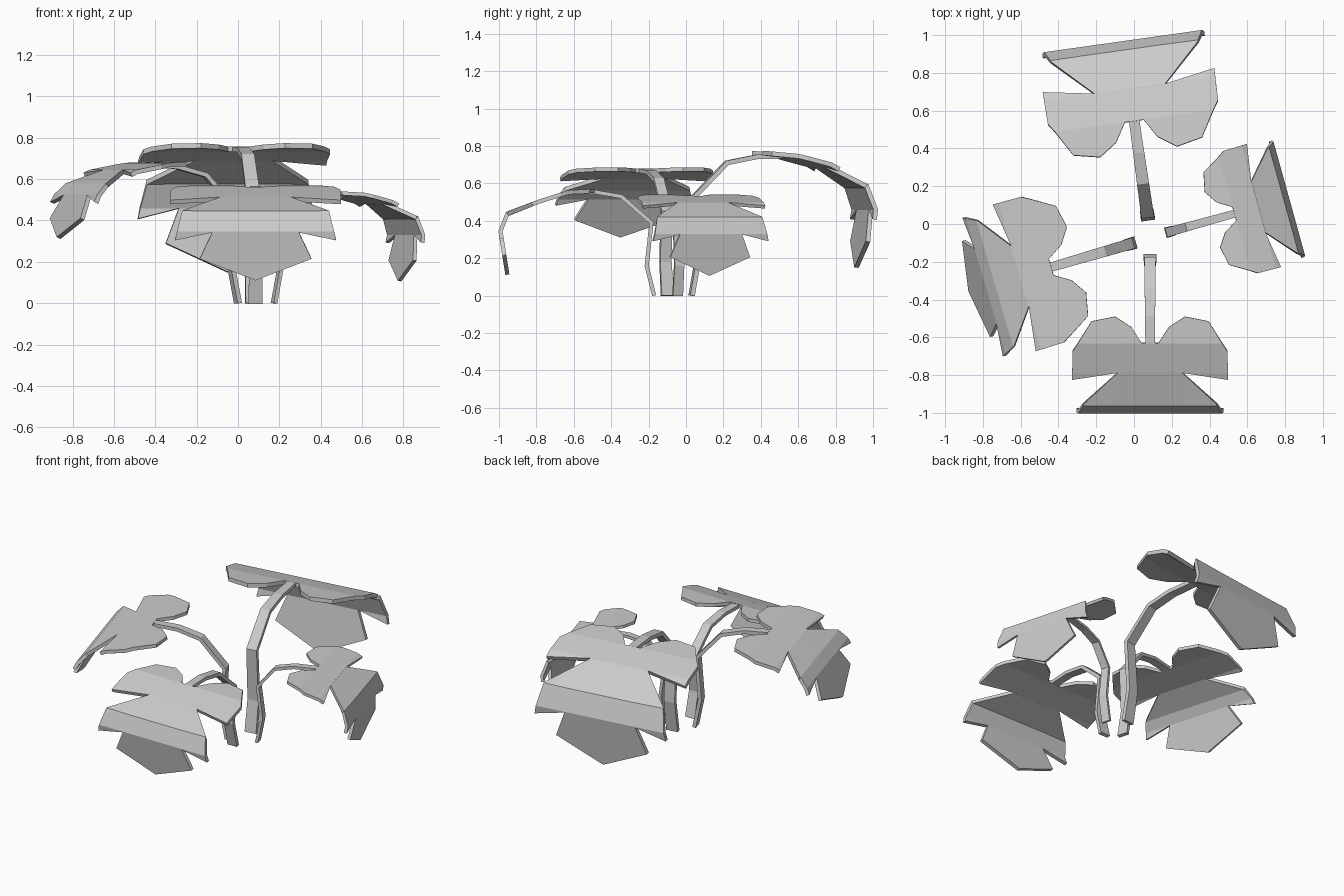
import bpy, bmesh
from math import radians, cos, sin
from mathutils import Vector

if "Cube" in bpy.data.objects:
    bpy.data.objects.remove(bpy.data.objects["Cube"])

# Flat half outline of a split leaf: (distance along midrib, half width)
HALF = [(0, .045), (-.085, .10), (-.14, .185), (-.115, .31), (.045, .41), (.205, .413),
        (.165, .17), (.35, .355), (.49, .39), (.452, .21), (.58, .27), (.685, 0)]
# Midrib stations where the leaf creases
STATIONS = [-.14, 0, .165, .35, .45, .685]


def finish(name, bm, thickness):
    """Turn a sheet into a solid flat-shaded object."""
    bmesh.ops.recalc_face_normals(bm, faces=bm.faces[:])
    me = bpy.data.meshes.new(name)
    bm.to_mesh(me)
    bm.free()
    ob = bpy.data.objects.new(name, me)
    bpy.context.collection.objects.link(ob)
    mod = ob.modifiers.new("thickness", 'SOLIDIFY')
    mod.thickness = thickness
    mod.offset = 0
    mod.use_even_offset = True


def bend(t, profile):
    """Map a midrib distance to (radius, height) on the creased profile."""
    i = 0
    while i < len(STATIONS) - 2 and t > STATIONS[i + 1]:
        i += 1
    f = (t - STATIONS[i]) / (STATIONS[i + 1] - STATIONS[i])
    (r0, z0), (r1, z1) = profile[i], profile[i + 1]
    return r0 + (r1 - r0) * f, z0 + (z1 - z0) * f


def plant_part(name, base, angle, scale, stem, leaf):
    a = radians(angle)
    out = Vector((cos(a), sin(a), 0))
    side = Vector((-sin(a), cos(a), 0))
    origin = Vector((base[0], base[1], 0))

    def place(r, v, z):
        return origin + out * r + side * v + Vector((0, 0, z))

    # Stem: bent tapering strip
    bm = bmesh.new()
    prev = None
    for i, (r, z) in enumerate(stem):
        w = (.034 - .0018 * i) * scale
        row = [bm.verts.new(place(r, v, z)) for v in (-w, w)]
        if prev:
            bm.faces.new((prev[0], prev[1], row[1], row[0]))
        prev = row
    finish(name + "_stem", bm, .022 * scale)

    # Leaf: flat outline, cut at the creases, then bent
    bm = bmesh.new()
    outline = HALF + [(t, -v) for t, v in reversed(HALF[:-1])]
    bm.faces.new([bm.verts.new((t, v, 0)) for t, v in outline])
    bmesh.ops.triangulate(bm, faces=bm.faces[:])
    for t in STATIONS[1:-1]:
        bmesh.ops.bisect_plane(bm, geom=bm.verts[:] + bm.edges[:] + bm.faces[:],
                               plane_co=(t, 0, 0), plane_no=(1, 0, 0))
    attach = stem[-1][0]
    for vert in bm.verts:
        r, z = bend(vert.co.x, leaf)
        vert.co = place(attach + r, vert.co.y * scale, z)
    finish(name + "_leaf", bm, .022 * scale)


# Front
plant_part("front", (.085, 0), -90, 1.0,
           [(.17, 0), (.21, .16), (.185, .39), (.345, .53), (.49, .555), (.63, .55)],
           [(-.14, .56), (0, .552), (.155, .503), (.325, .437), (.362, .345), (.325, .112)])
# Back
plant_part("back", (.075, .02), 98, 1.11,
           [(.01, 0), (.045, .2), (.025, .53), (.2, .71), (.36, .742), (.53, .745)],
           [(-.165, .762), (0, .745), (.17, .70), (.37, .585), (.415, .46), (.37, .15)])
# Right
plant_part("right", (.155, -.05), 15.5, .82,
           [(.02, .0), (.05, .16), (.025, .36), (.13, .49), (.25, .52), (.39, .525)],
           [(-.12, .533), (0, .525), (.13, .49), (.265, .413), (.293, .33), (.26, .107)])
# Left
plant_part("left", (0, -.1), 196.3, .98,
           [(.0, 0), (.035, .18), (.015, .45), (.165, .62), (.31, .66), (.457, .668)],
           [(-.14, .675), (0, .668), (.17, .635), (.305, .57), (.352, .52), (.447, .315)])
